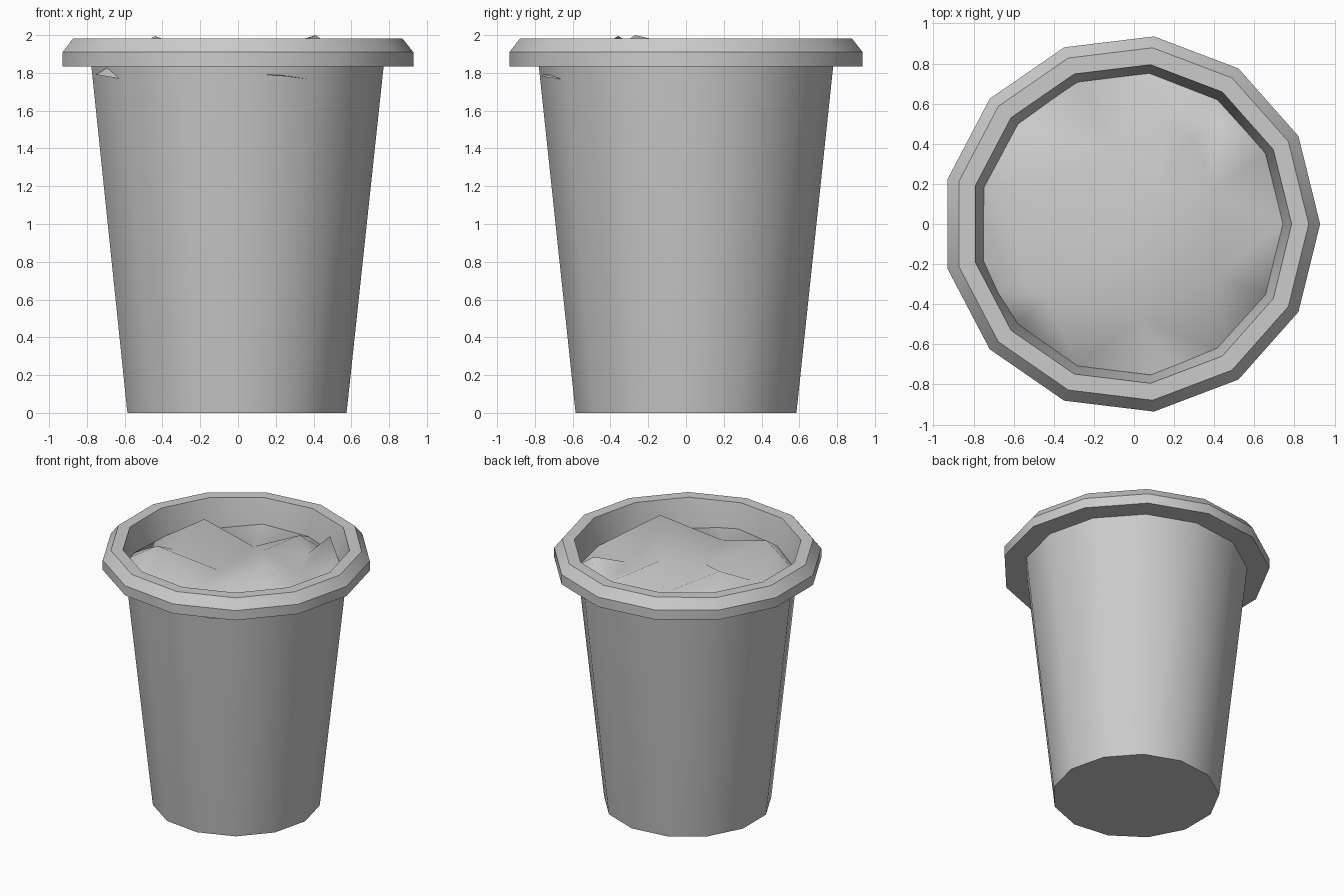
import bpy, math
from mathutils import Vector
from mathutils.geometry import delaunay_2d_cdt

if "Cube" in bpy.data.objects:
    bpy.data.objects.remove(bpy.data.objects["Cube"])

SIDES = 13
CX = -0.014          # the 13-gon is centred by its bounding box


def ring_point(r, z, k):
    a = math.tau * k / SIDES
    return (CX + r * math.cos(a), r * math.sin(a), z)


def make_object(name, verts, faces):
    mesh = bpy.data.meshes.new(name)
    mesh.from_pydata(verts, [], faces)
    mesh.update()
    ob = bpy.data.objects.new(name, mesh)
    bpy.context.collection.objects.link(ob)
    bpy.ops.object.select_all(action='DESELECT')
    ob.select_set(True)
    bpy.context.view_layer.objects.active = ob
    return ob


# pot: tapered wall, overhanging chamfered rim, inner wall and inner floor
profile = [(0.588, 0.0), (0.591, 0.02), (0.785, 1.835), (0.942, 1.835),
           (0.942, 1.91), (0.885, 1.982), (0.80, 1.982), (0.752, 1.76),
           (0.55, 0.08)]
verts = [ring_point(r, z, k) for r, z in profile for k in range(SIDES)]
faces = [tuple(reversed(range(SIDES)))]
for i in range(len(profile) - 1):
    for k in range(SIDES):
        n = (k + 1) % SIDES
        a, b = i * SIDES, (i + 1) * SIDES
        faces.append((a + k, a + n, b + n, b + k))
last = (len(profile) - 1) * SIDES
faces.append(tuple(range(last, last + SIDES)))
make_object("pot", verts, faces)
bpy.ops.object.shade_smooth_by_angle(angle=math.radians(32))

# soil: uneven surface through a few peaks and hollows, meeting the wall
peaks = [(0.41, -0.27, 2.0), (-0.44, 0.22, 1.98), (0.43, 0.51, 1.97),
         (-0.44, -0.36, 1.995), (0.10, 0.17, 1.9), (0.16, 0.52, 1.9)]
hollows = [(-0.08, -0.12, 1.81), (-0.12, 0.36, 1.8), (0.40, 0.17, 1.81),
           (0.03, -0.48, 1.83), (-0.52, -0.05, 1.83), (0.3, 0.42, 1.83)]
edge = [ring_point(0.757, 1.78 + 0.02 * math.sin(k * 2.1), k)
        for k in range(SIDES)]
# clods that push out through the wall near the front left
clods = [(-0.75, -0.34, 1.79), (0.27, -0.765, 1.78)]
soil = peaks + hollows + edge + clods
flat = [Vector((x, y)) for x, y, z in soil]
out_v, _, out_f, orig, _, _ = delaunay_2d_cdt(flat, [], [], 0, 1e-5)
soil_verts = [(v.x, v.y, soil[o[0]][2]) for v, o in zip(out_v, orig)]
make_object("soil", soil_verts, out_f)
bpy.ops.object.shade_smooth()
